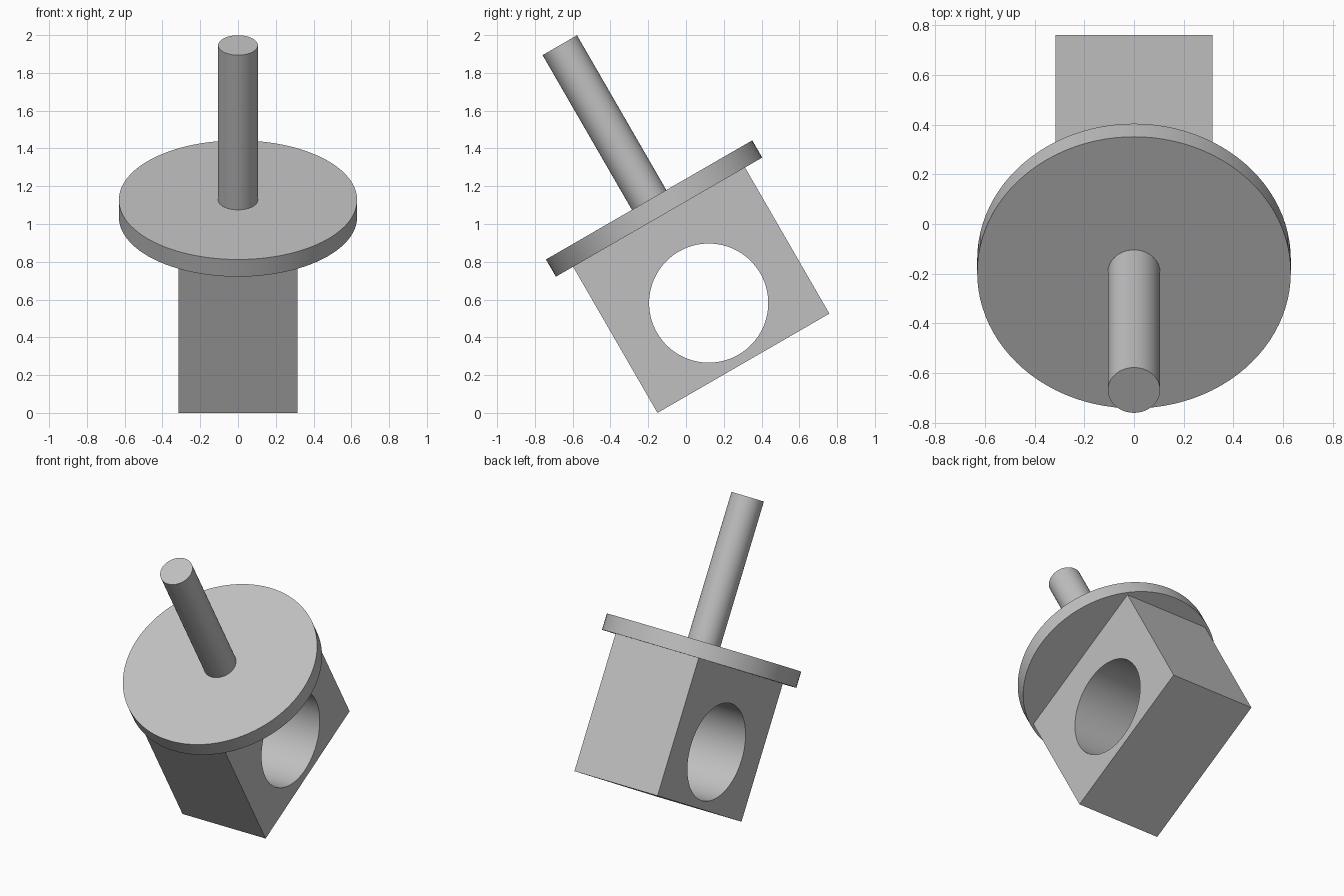
import bpy
import math
from mathutils import Matrix

cube = bpy.data.objects.get("Cube")
if cube:
    bpy.data.objects.remove(cube, do_unlink=True)

U = 0.1051                      # design unit
TILT = math.radians(30)

grey = bpy.data.materials.new("plain grey")
grey.use_nodes = True
colour = (0.53, 0.53, 0.53, 1)
grey.diffuse_color = colour
grey.node_tree.nodes["Principled BSDF"].inputs["Base Color"].default_value = colour

# The whole model leans forward about the bottom centre of the block
lean = Matrix.Translation((0, 0.304, 2.5 * U)) @ Matrix.Rotation(TILT, 4, "X")


def finish(obj, name):
    obj.name = name
    obj.data.materials.clear()
    obj.data.materials.append(grey)
    bpy.ops.object.select_all(action="DESELECT")
    obj.select_set(True)
    bpy.context.view_layer.objects.active = obj
    bpy.ops.object.shade_smooth_by_angle(angle=math.radians(30))
    obj.matrix_world = lean @ obj.matrix_basis


def cylinder(radius, depth, z, rotation=(0, 0, 0)):
    bpy.ops.mesh.primitive_cylinder_add(vertices=96, radius=radius * U, depth=depth * U,
                                        location=(0, 0, z * U), rotation=rotation)
    return bpy.context.object


# Block with a round hole through its sides
bpy.ops.mesh.primitive_cube_add(size=1, location=(0, 0, 4.25 * U))
block = bpy.context.object
block.scale = (6 * U, 10 * U, 8.5 * U)
bpy.ops.object.transform_apply(location=False, rotation=False, scale=True)

cutter = cylinder(3, 8, 3.5, (0, math.pi / 2, 0))
cutter.hide_render = True
hole = block.modifiers.new("hole", "BOOLEAN")
hole.operation = "DIFFERENCE"
hole.solver = "EXACT"
hole.object = cutter
bpy.context.view_layer.objects.active = block
bpy.ops.object.modifier_apply(modifier=hole.name)
bpy.data.objects.remove(cutter, do_unlink=True)
finish(block, "block")

# Round flange and rod on top of the block
finish(cylinder(6, 1, 9), "flange")
finish(cylinder(1, 9, 14), "rod")
